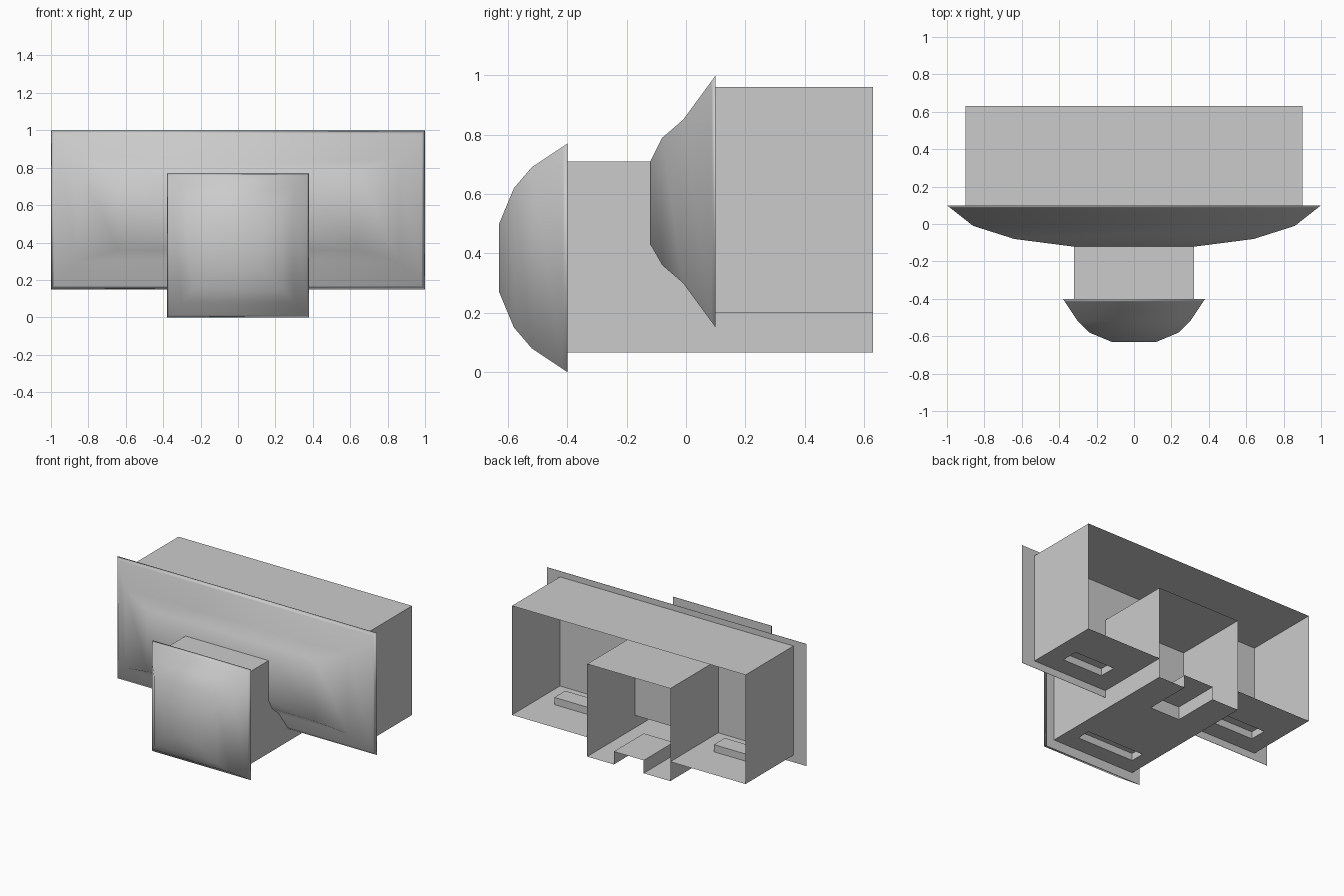
import bpy, bmesh

if "Cube" in bpy.data.objects:
    bpy.data.objects.remove(bpy.data.objects["Cube"], do_unlink=True)

grey = bpy.data.materials.new("plain grey")
grey.use_nodes = True
GREY = (0.6, 0.6, 0.6, 1)
grey.diffuse_color = GREY
grey.node_tree.nodes["Principled BSDF"].inputs["Base Color"].default_value = GREY


def finish(name, bm, smooth=False):
    bmesh.ops.remove_doubles(bm, verts=bm.verts, dist=1e-5)
    bmesh.ops.recalc_face_normals(bm, faces=bm.faces)
    for f in bm.faces:
        f.smooth = smooth
    mesh = bpy.data.meshes.new(name)
    bm.to_mesh(mesh)
    bm.free()
    mesh.materials.append(grey)
    obj = bpy.data.objects.new(name, mesh)
    bpy.context.collection.objects.link(obj)
    return obj


def quad(bm, *points):
    bm.faces.new([bm.verts.new(p) for p in points])


def rect(x, y, z0, z1):
    return [(-x, y, z0), (x, y, z0), (x, y, z1), (-x, y, z1)]


# Domed front panel: nested rectangles (half width, y, bottom, top)
def cushion(name, rings):
    bm = bmesh.new()
    first, second = rings[0], rings[1]
    support = [a + (b - a) * 0.13 for a, b in zip(first, second)]
    x, y, z0, z1 = first
    lip = (x - 0.03, y, z0 + 0.03, z1 - 0.03)
    loops = [[bm.verts.new(p) for p in rect(*r)]
             for r in [lip, first, support] + rings[1:]]
    for a, b in zip(loops, loops[1:]):
        for i in range(4):
            j = (i + 1) % 4
            bm.faces.new((a[i], a[j], b[j], b[i]))
    bm.faces.new(loops[-1])
    finish(name, bm, True)
    # Flat plate closing the rear of the panel
    bm = bmesh.new()
    quad(bm, *rect(x, y + 0.002, z0, z1))
    finish(name + "_back_plate", bm)


# Open-backed sleeve: two sides and a top
def sleeve(name, x, y0, y1, z0, z1):
    bm = bmesh.new()
    for s in (-x, x):
        quad(bm, (s, y0, z0), (s, y1, z0), (s, y1, z1), (s, y0, z1))
    quad(bm, (-x, y0, z1), (x, y0, z1), (x, y1, z1), (-x, y1, z1))
    finish(name, bm)


# Floor with rectangular recesses pushed upwards (x0, x1, y0, y1, height)
def recessed_floor(name, x0, x1, y0, y1, z, recesses):
    bm = bmesh.new()
    xs = sorted({x0, x1} | {v for r in recesses for v in r[:2]})
    ys = sorted({y0, y1} | {v for r in recesses for v in r[2:4]})
    for a, b in zip(xs, xs[1:]):
        for c, d in zip(ys, ys[1:]):
            h = z
            for r in recesses:
                if r[0] <= a and b <= r[1] and r[2] <= c and d <= r[3]:
                    h = z + r[4]
            quad(bm, (a, c, h), (b, c, h), (b, d, h), (a, d, h))
    # Recess walls, left open where they meet the rear edge
    for a, b, c, d, h in recesses:
        sides = [((a, c), (b, c)), ((a, c), (a, d)), ((b, c), (b, d))]
        if d < y1:
            sides.append(((a, d), (b, d)))
        for p, q in sides:
            quad(bm, (*p, z), (*q, z), (*q, z + h), (*p, z + h))
    finish(name, bm)


BACK = 0.63

# Wide upper unit
cushion("wide_front_panel", [
    (1.0, 0.10, 0.15, 1.0), (0.86, -0.01, 0.30, 0.85),
    (0.64, -0.08, 0.36, 0.79), (0.33, -0.12, 0.43, 0.71)])
sleeve("wide_housing", 0.9, 0.10, BACK, 0.2, 0.96)
recessed_floor("left_housing_floor", 0.32, 0.9, 0.10, BACK, 0.2,
               [(0.46, 0.77, 0.23, 0.35, 0.05)])
recessed_floor("right_housing_floor", -0.9, -0.32, 0.10, BACK, 0.2,
               [(-0.77, -0.46, 0.23, 0.35, 0.05)])

# Narrow projecting unit
cushion("narrow_front_panel", [
    (0.38, -0.40, 0.0, 0.77), (0.30, -0.52, 0.08, 0.69),
    (0.24, -0.58, 0.15, 0.62), (0.12, -0.63, 0.27, 0.50)])
sleeve("narrow_housing", 0.32, -0.40, BACK, 0.065, 0.71)
recessed_floor("narrow_housing_floor", -0.32, 0.32, -0.40, BACK, 0.065,
               [(-0.22, 0.22, -0.28, -0.18, 0.05),
                (-0.115, 0.115, 0.30, BACK, 0.09)])
